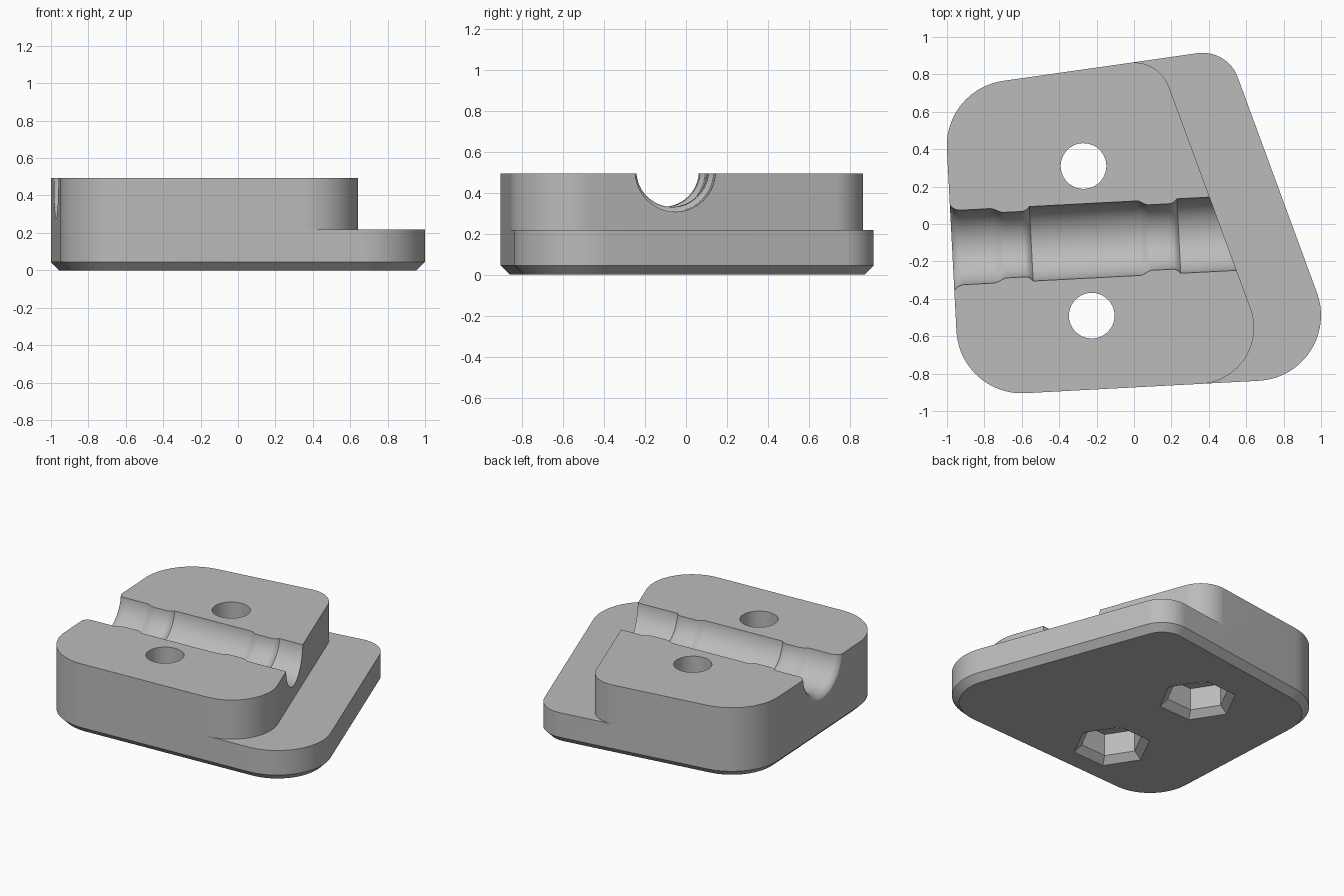
import bpy, bmesh, math
from mathutils import Vector, Matrix

cube = bpy.data.objects.get("Cube")
if cube:
    bpy.data.objects.remove(cube, do_unlink=True)

TOP, STEP, BEVEL = 0.493, 0.218, 0.045
TILT = math.radians(3)

grey = bpy.data.materials.new("plain_grey")
grey.use_nodes = True
grey.diffuse_color = (0.5, 0.5, 0.5, 1)
grey.node_tree.nodes["Principled BSDF"].inputs["Base Color"].default_value = (0.5, 0.5, 0.5, 1)


def corner_arc(before, corner, after, radius, inset=0.0, steps=20):
    """Points of a rounded corner on a counter-clockwise outline."""
    p = Vector(corner)
    a, b = (Vector(before) - p).normalized(), (Vector(after) - p).normalized()
    half = a.angle(b) / 2
    centre = p + (a + b).normalized() * radius / math.sin(half)
    start = Vector((-a.y, a.x)) * -1
    if start.dot(p - centre) < 0:
        start = -start
    sweep = math.pi - 2 * half
    return [centre + Matrix.Rotation(sweep * i / steps, 2) @ start * (radius - inset)
            for i in range(steps + 1)]


def loft(name, rings):
    """Solid skinned through matching rings of points, capped at both ends."""
    bm = bmesh.new()
    loops = [[bm.verts.new(p) for p in ring] for ring in rings]
    n = len(loops[0])
    for low, high in zip(loops, loops[1:]):
        for i in range(n):
            j = (i + 1) % n
            bm.faces.new((low[i], low[j], high[j], high[i]))
    bm.faces.new(loops[0][::-1])
    bm.faces.new(loops[-1])
    bmesh.ops.recalc_face_normals(bm, faces=bm.faces)
    mesh = bpy.data.meshes.new(name)
    bm.to_mesh(mesh)
    bm.free()
    mesh.materials.append(grey)
    obj = bpy.data.objects.new(name, mesh)
    bpy.context.collection.objects.link(obj)
    return obj


def prism(name, outline, z0, z1):
    return loft(name, [[(p[0], p[1], z) for p in outline] for z in (z0, z1)])


def lathe(name, profile, sides, matrix):
    """Profile of (radius, height) turned about local z."""
    turn = [2 * math.pi * i / sides for i in range(sides)]
    return loft(name, [[matrix @ Vector((r * math.cos(t), r * math.sin(t), h)) for t in turn]
                       for r, h in profile])


def cut(target, cutter):
    cutter.hide_render = True
    mod = target.modifiers.new(cutter.name, 'BOOLEAN')
    mod.operation, mod.solver, mod.object = 'DIFFERENCE', 'EXACT', cutter
    bpy.context.view_layer.objects.active = target
    bpy.ops.object.modifier_apply(modifier=mod.name)
    bpy.data.objects.remove(cutter, do_unlink=True)


# Body: skewed rounded block with a chamfered underside
corners = [(-0.931, -0.923), (1.142, -0.813), (0.499, 0.936), (-1.017, 0.72)]
radii = [0.35, 0.35, 0.2, 0.35]


def outline(inset):
    return [p for i in range(4)
            for p in corner_arc(corners[i - 1], corners[i], corners[(i + 1) % 4], radii[i], inset)]


levels = [(BEVEL, 0), (0, BEVEL), (0, TOP)]
body = loft("clamp_body", [[(p.x, p.y, z) for p in outline(d)] for d, z in levels])

# Step: lower ledge along the slanted side
front, back = (0.764, -0.833), (0.132, 0.884)
edge = (corner_arc(corners[0], front, back, 0.3)
        + corner_arc(front, back, corners[3], 0.2))
ledge = edge + [(edge[-1].x, 1.5), (1.5, 1.5), (1.5, -1.5), (edge[0].x, -1.5)]
cut(body, prism("step_cutter", ledge, STEP, 1.0))

# Groove: round channel with two necks and a flared mouth
R, NECK, FLARE = 0.2, 0.176, 0.062
profile = [(R + FLARE, -1.3)]
for i in range(9):
    t = math.pi / 2 * i / 8
    profile.append((R + FLARE * (1 - math.sin(t)), -0.982 + FLARE * (1 - math.cos(t))))
for a, b, c, d in [(-0.76, -0.69, -0.59, -0.55), (0.025, 0.085, 0.2, 0.24)]:
    for i in range(7):
        s = i / 6
        profile.append((R + (NECK - R) * s * s * (3 - 2 * s), a + (b - a) * s))
    for i in range(5):
        s = i / 4
        profile.append((NECK + (R - NECK) * s * s, c + (d - c) * s))
profile.append((R, 1.3))
axis = (Matrix.Translation((0, -0.077, 0.507)) @ Matrix.Rotation(TILT, 4, 'Z')
        @ Matrix.Rotation(math.pi / 2, 4, 'Y'))
cut(body, lathe("groove_cutter", profile, 72, axis))

# Bolt holes with chamfered hexagonal nut pockets underneath
for x, y in [(-0.27, 0.31), (-0.226, -0.49)]:
    place = Matrix.Translation((x, y, 0)) @ Matrix.Rotation(TILT, 4, 'Z')
    cut(body, lathe("bolt_cutter", [(0.122, 0.1), (0.122, 0.7)], 48, place))
    cut(body, lathe("nut_cutter", [(0.275, -0.02), (0.2, BEVEL), (0.2, 0.2)], 6, place))

# Smooth curved walls, crisp edges
bpy.ops.object.select_all(action='DESELECT')
body.select_set(True)
bpy.context.view_layer.objects.active = body
bpy.ops.object.shade_smooth_by_angle(angle=math.radians(25))
